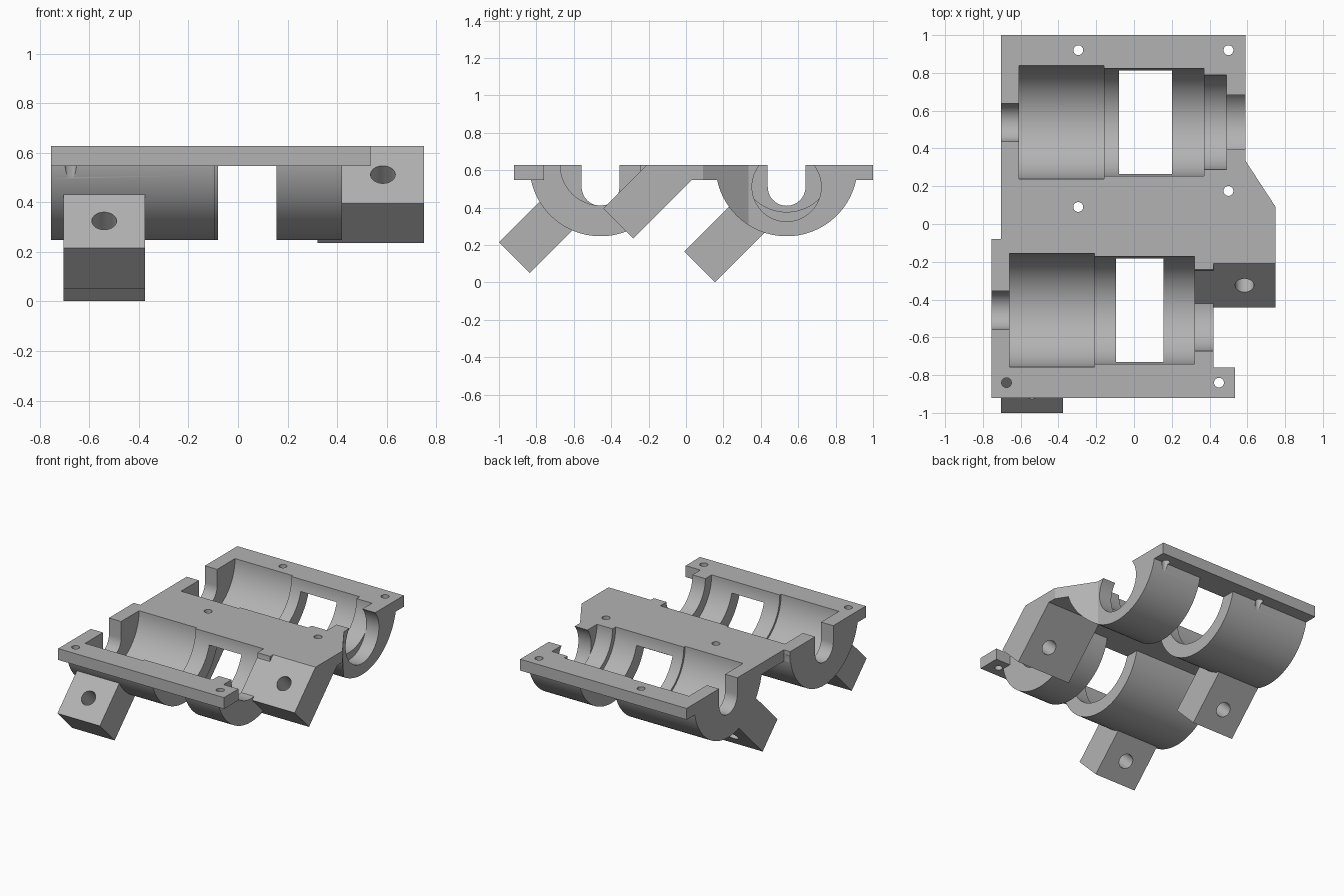
import bpy
import bmesh
from math import sin, cos, pi, asin, radians
from mathutils import Vector, Matrix

if "Cube" in bpy.data.objects:
    bpy.data.objects.remove(bpy.data.objects["Cube"], do_unlink=True)

TOP, UNDER = 0.627, 0.547      # plate faces
FRONT_Y, BACK_Y = -0.457, 0.538  # axes of the two cradles
OUTER = 0.38

grey = bpy.data.materials.new("plain grey")
grey.use_nodes = True
grey.diffuse_color = (0.45, 0.45, 0.45, 1)
grey.node_tree.nodes["Principled BSDF"].inputs["Base Color"].default_value = (0.45, 0.45, 0.45, 1)


def finish(name, bm):
    bmesh.ops.recalc_face_normals(bm, faces=bm.faces)
    mesh = bpy.data.meshes.new(name)
    bm.to_mesh(mesh)
    bm.free()
    mesh.materials.append(grey)
    ob = bpy.data.objects.new(name, mesh)
    bpy.context.collection.objects.link(ob)
    return ob


def prism(name, points, axis, lo, hi):
    """Extrude a flat outline along x (points are y, z) or z (points are x, y)."""
    bm = bmesh.new()
    place = (lambda a, b: (lo, a, b)) if axis == "x" else (lambda a, b: (a, b, lo))
    face = bm.faces.new([bm.verts.new(place(a, b)) for a, b in points])
    move = Vector((hi - lo, 0, 0)) if axis == "x" else Vector((0, 0, hi - lo))
    new = bmesh.ops.extrude_face_region(bm, geom=[face])["geom"]
    bmesh.ops.translate(bm, vec=move, verts=[v for v in new if isinstance(v, bmesh.types.BMVert)])
    return finish(name, bm)


def rod(name, start, end, radius, sides=96):
    start, end = Vector(start), Vector(end)
    d = end - start
    bm = bmesh.new()
    turn = Vector((0, 0, 1)).rotation_difference(d).to_matrix().to_4x4()
    bmesh.ops.create_cone(bm, cap_ends=True, segments=sides, radius1=radius, radius2=radius,
                          depth=d.length, matrix=Matrix.Translation((start + end) / 2) @ turn)
    return finish(name, bm)


def combine(target, other, operation):
    mod = target.modifiers.new("combine", "BOOLEAN")
    mod.operation, mod.solver, mod.object = operation, "EXACT", other
    bpy.context.view_layer.objects.active = target
    bpy.ops.object.modifier_apply(modifier=mod.name)
    bpy.data.objects.remove(other, do_unlink=True)


def arc(y, z, radius, a, b, steps=64):
    return [(y + radius * cos(a + (b - a) * i / steps), z + radius * sin(a + (b - a) * i / steps))
            for i in range(steps + 1)]


def add(part):
    combine(body, part, "UNION")


def cut(part):
    part.hide_render = True
    combine(body, part, "DIFFERENCE")


# Top plate
body = prism("bearing_cradle_body", [
    (-0.755, -0.92), (0.535, -0.92), (0.535, -0.76), (0.42, -0.76), (0.42, -0.21), (0.75, -0.21),
    (0.75, 1), (-0.705, 1), (-0.705, -0.08), (-0.755, -0.08)], "z", UNDER, TOP)

# Half-round shells, with an open gap between each pair
dip = asin(0.03 / OUTER)
for y, lo, hi in ((FRONT_Y, -0.755, -0.095), (FRONT_Y, 0.155, 0.42),
                  (BACK_Y, -0.705, -0.08), (BACK_Y, 0.2, 0.75)):
    add(prism("shell", arc(y, TOP, OUTER, pi + dip, 2 * pi - dip), "x", lo, hi))

# Slanted mounting lugs below the shells
W, L = 0.165, 0.283
for y, z in ((-1.0, 0.215), (-0.01, 0.166)):
    add(prism("lug", [(y, z), (y + W, z - W), (y + W + L, z - W + L), (y + L, z + L)],
              "x", -0.705, -0.375))

# Sloped corner beside the rear shell
cut(prism("corner_cutter", [(0.8, 0.0134), (0.59, 0.335), (0.59, 1.1), (0.8, 1.1)], "z", 0.1, 0.8))

# Stepped bores: axis y, axis z, radius, x range
for y, z, radius, lo, hi in (
        (FRONT_Y, TOP, 0.30, -0.66, -0.21), (FRONT_Y, TOP, 0.285, -0.3, 0.32),
        (FRONT_Y, TOP, 0.215, 0.25, 0.5),
        (BACK_Y, TOP, 0.30, -0.61, -0.16), (BACK_Y, TOP, 0.285, -0.25, 0.37),
        (BACK_Y, TOP, 0.25, 0.3, 0.491), (BACK_Y, 0.511, 0.185, 0.49, 0.65)):
    cut(rod("bore_cutter", (lo, y, z), (hi, y, z), radius))

# Shaft slots at the far ends
for y, lo, hi in ((FRONT_Y, -0.8, -0.6), (BACK_Y, -0.75, -0.55)):
    cut(prism("slot_cutter", arc(y, 0.511, 0.101, pi, 2 * pi, 32) + [(y + 0.101, 0.7), (y - 0.101, 0.7)],
              "x", lo, hi))

# Large side lug that blends into the plate
add(prism("side_lug", [(-0.442, 0.395), (-0.282, 0.235), (0.03, UNDER), (0.03, TOP), (-0.21, TOP)],
          "x", 0.32, 0.75))

# Lug bolt holes, square to the sloped faces
for x, y, z in ((-0.54, -0.89, 0.325), (-0.54, 0.1, 0.276), (0.585, -0.325, 0.512)):
    cut(rod("lug_hole_cutter", (x, y - 0.03, z + 0.03), (x, y + 0.22, z - 0.22), 0.05, 48))

# Plate screw holes
for x, y in ((-0.295, 0.92), (0.5, 0.92), (0.5, 0.175), (-0.295, 0.09), (-0.675, -0.84), (0.45, -0.84)):
    cut(rod("screw_hole_cutter", (x, y, 0.44), (x, y, 0.7), 0.026, 32))

# Smooth round walls, keep edges crisp
bpy.ops.object.select_all(action="DESELECT")
body.select_set(True)
bpy.context.view_layer.objects.active = body
bpy.ops.object.shade_smooth_by_angle(angle=radians(25))
